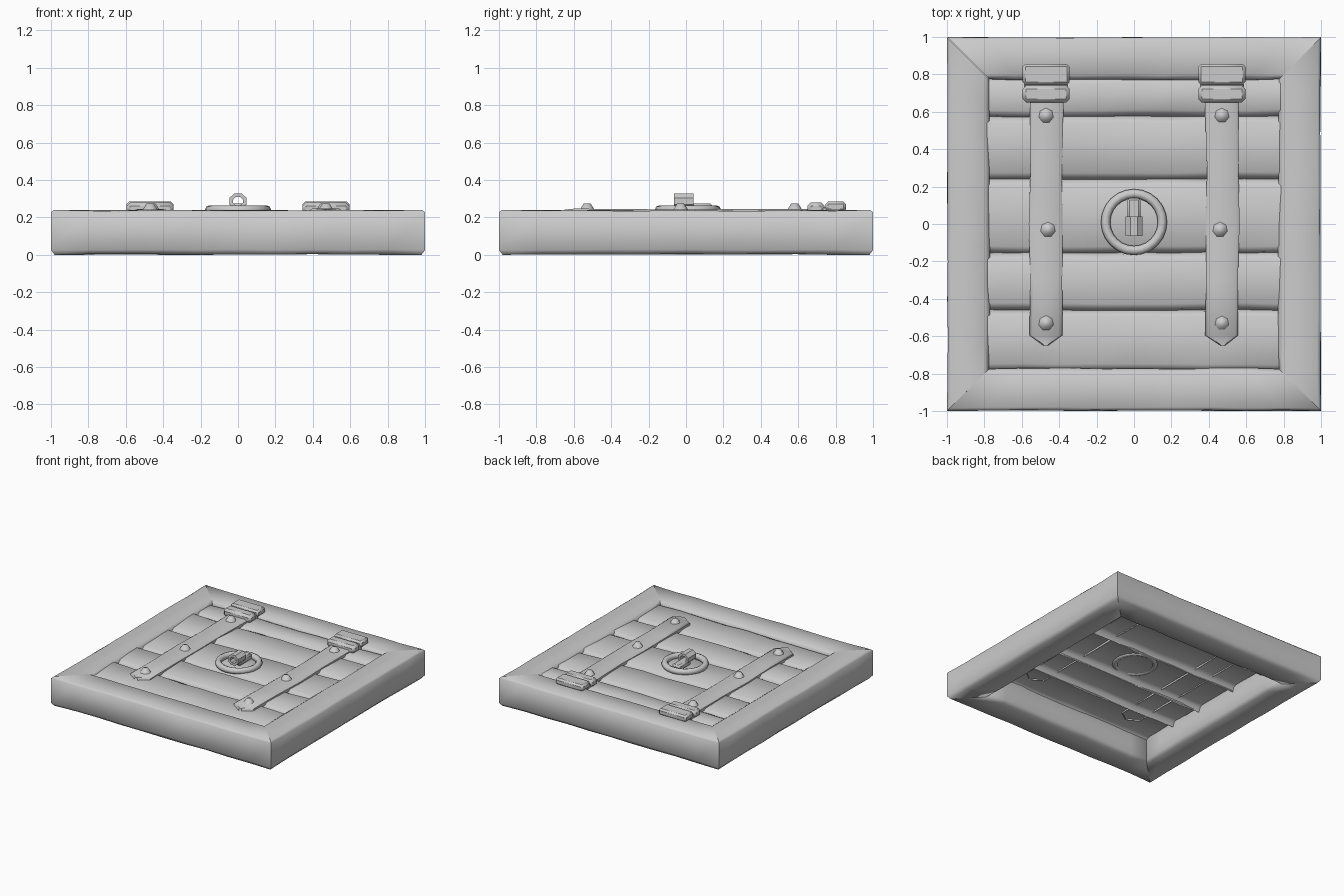
import bpy, bmesh, math, random
from mathutils import Matrix, Vector

if "Cube" in bpy.data.objects:
    bpy.data.objects.remove(bpy.data.objects["Cube"])

random.seed(4)


def jit(a):
    return random.uniform(-a, a)


def finish(name, bm, angle=40, open_sheet=False):
    bmesh.ops.recalc_face_normals(bm, faces=bm.faces)
    # Open sheets should face upward
    if open_sheet and sum(f.normal.z for f in bm.faces) < 0:
        bmesh.ops.reverse_faces(bm, faces=bm.faces[:])
    me = bpy.data.meshes.new(name)
    bm.to_mesh(me)
    bm.free()
    ob = bpy.data.objects.new(name, me)
    bpy.context.collection.objects.link(ob)
    bpy.ops.object.select_all(action='DESELECT')
    ob.select_set(True)
    bpy.context.view_layer.objects.active = ob
    bpy.ops.object.shade_smooth_by_angle(angle=math.radians(angle))
    return ob


def skin(bm, rings, closed=True, caps=False):
    vr = [[bm.verts.new(p) for p in r] for r in rings]
    n = len(vr[0])
    for a, b in zip(vr, vr[1:]):
        for i in range(n if closed else n - 1):
            j = (i + 1) % n
            bm.faces.new((a[i], a[j], b[j], b[i]))
    if caps:
        bm.faces.new(vr[0])
        bm.faces.new(vr[-1])


def box(name, x0, x1, y0, y1, z0, z1, bev=0.01):
    bm = bmesh.new()
    m = Matrix.Translation(((x0 + x1) / 2, (y0 + y1) / 2, (z0 + z1) / 2))
    bmesh.ops.create_cube(bm, size=1, matrix=m @ Matrix.Diagonal((x1 - x0, y1 - y0, z1 - z0, 1)))
    bmesh.ops.bevel(bm, geom=bm.edges[:], offset=bev, segments=1, affect='EDGES')
    return finish(name, bm)


# Mitred frame beams: (distance from centre, height) cross-section
section = [(0.98, 0), (1, 0.025), (1, 0.228), (0.985, 0.24),
           (0.80, 0.24), (0.775, 0.22), (0.77, 0.03), (0.79, 0.004)]
for k, side in enumerate(("front", "right", "back", "left")):
    bm = bmesh.new()
    rings = []
    n = 10
    for s in range(n + 1):
        u = -1 + 2 * s / n
        wob = 0 if s in (0, n) else 1
        ring = []
        for d, z in section:
            d2 = d - wob * random.uniform(0, 0.006)
            z2 = z + wob * random.uniform(0, 0.005) * (1 if z < 0.1 else -1)
            ring.append(Matrix.Rotation(k * math.pi / 2, 3, 'Z') @ Vector((u * d, -d2, z2)))
        rings.append(ring)
    skin(bm, rings, caps=True)
    finish("frame_" + side, bm, angle=60)

# Planks: rounded boards, open underneath
seams = [-0.785, -0.46, -0.155, 0.24, 0.575, 0.785]
for i, (y0, y1) in enumerate(zip(seams, seams[1:])):
    bm = bmesh.new()
    h = 0.222 + jit(0.004)
    prof = [(y0 - .002, .17), (y0 + .008, h - .02), (y0 + .035, h),
            (y1 - .035, h), (y1 - .008, h - .02), (y1 + .002, .17)]
    rings = []
    for s in range(9):
        x = -0.785 + 1.57 * s / 8
        w0, w1 = jit(.004), jit(.004)
        rings.append([(x, y + (w0 if j < 3 else w1), z + jit(.006))
                      for j, (y, z) in enumerate(prof)])
    skin(bm, rings, closed=False)
    finish(f"plank_{i}", bm, 60, open_sheet=True)

# Strap hinges, one on each side
for sx, side in ((-1, "left"), (1, "right")):
    c = sx * 0.47
    # Pointed strap
    bm = bmesh.new()
    rings = []
    for y, w in ((-.65, .012), (-.595, .088), (-.3, .085), (0, .09), (.3, .084), (.67, .09)):
        dx, t = jit(.006), .245 + jit(.004)
        b = min(.015, w * .5)
        rings.append([(c + dx - w, y, .21), (c + dx - w, y, t - .01), (c + dx - w + b, y, t),
                      (c + dx + w - b, y, t), (c + dx + w, y, t - .01), (c + dx + w, y, .21)])
    skin(bm, rings, closed=False)
    finish("hinge_strap_" + side, bm, 50, open_sheet=True)
    # Knuckle and mounting plate
    box("hinge_knuckle_" + side, c - .125, c + .125, .65, .74, .215, .28, .018)
    box("hinge_bridge_" + side, c - .115, c + .115, .72, .77, .215, .255, .005)
    box("hinge_plate_" + side, c - .125, c + .125, .745, .855, .23, .285, .014)
    # Nail heads
    for i, (dx, y) in enumerate(((0, -.53), (-.01 * sx, -.03), (0, .58))):
        bm = bmesh.new()
        bmesh.ops.create_cone(bm, cap_ends=True, segments=7, radius1=.042, radius2=.02, depth=.034,
                              matrix=Matrix.Translation((c + dx, y, .257)))
        finish(f"nail_{side}_{i}", bm, angle=60)

# Pull ring lying on the boards
bm = bmesh.new()
rings = []
for s in range(25):
    a = 2 * math.pi * s / 24
    rings.append([((.152 + .025 * math.cos(b)) * math.cos(a),
                   .01 + (.152 + .025 * math.cos(b)) * math.sin(a),
                   .24 + .025 * math.sin(b))
                  for b in (math.pi * 2 * j / 8 for j in range(8))])
skin(bm, rings)
bmesh.ops.remove_doubles(bm, verts=bm.verts, dist=1e-5)
finish("pull_ring", bm, angle=60)

# Octagonal staple with a bar running through it to the ring
bm = bmesh.new()
rings = []
for y, r in ((-.065, .028), (-.065, .05), (.04, .05), (.04, .028), (-.065, .028)):
    rings.append([(r * math.cos(a), y, .287 + r * .9 * math.sin(a))
                  for a in (math.pi / 8 + math.pi / 4 * j for j in range(8))])
skin(bm, rings)
bmesh.ops.remove_doubles(bm, verts=bm.verts, dist=1e-5)
finish("staple", bm, angle=30)
box("pull_bar", -.035, .035, -.02, .14, .225, .275, .012)
